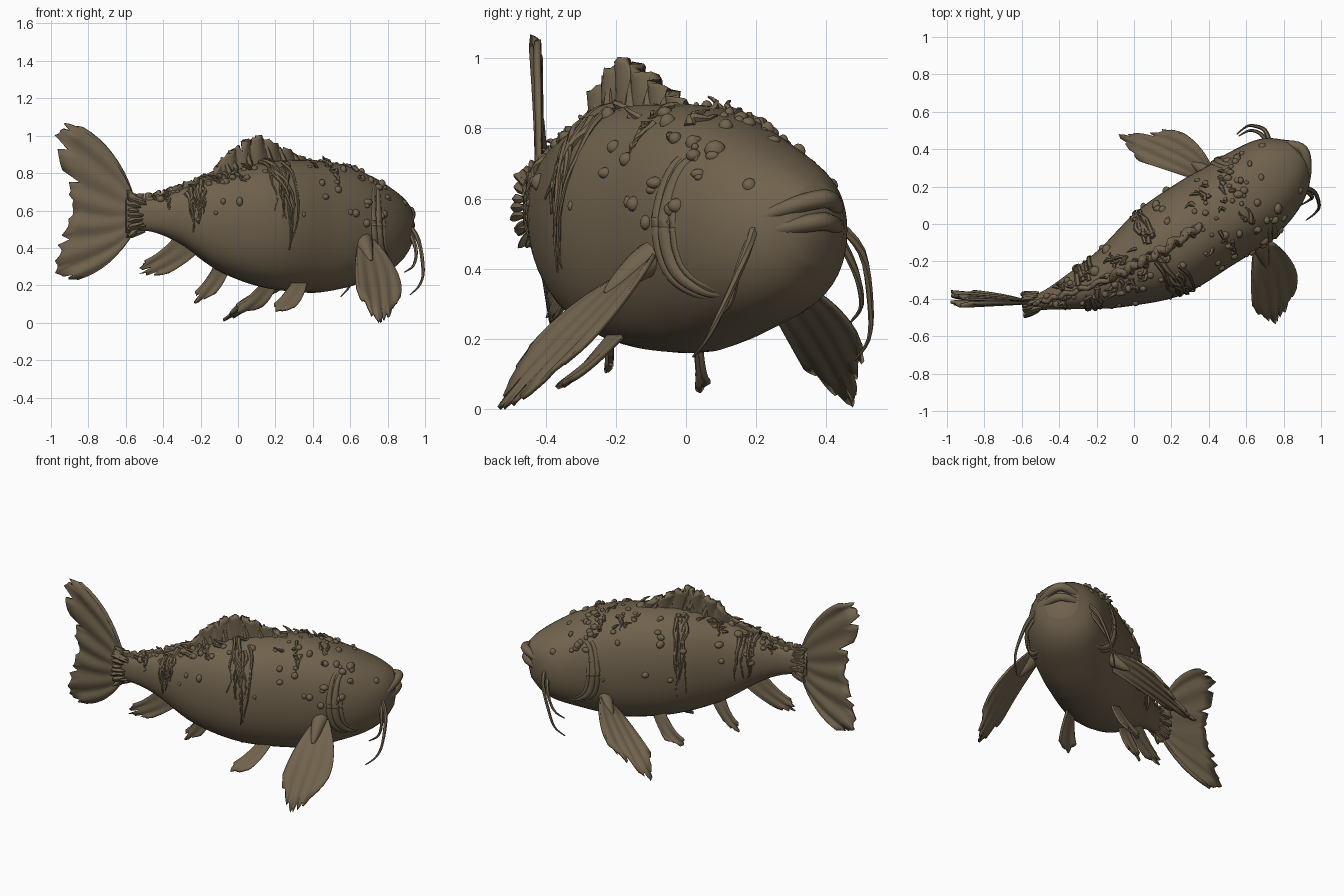
import bpy, bmesh, math, random
from mathutils import Vector, Matrix

random.seed(4)
if "Cube" in bpy.data.objects:
    bpy.data.objects.remove(bpy.data.objects["Cube"])

mat = bpy.data.materials.new("muddy_brown")
mat.use_nodes = True
colour = (0.165, 0.125, 0.075, 1)
mat.diffuse_color = colour
mat.node_tree.nodes["Principled BSDF"].inputs["Base Color"].default_value = colour
rnd = random.uniform


def finish(name, bm, solid=0, angle=50):
    bmesh.ops.recalc_face_normals(bm, faces=bm.faces)
    me = bpy.data.meshes.new(name)
    bm.to_mesh(me)
    bm.free()
    ob = bpy.data.objects.new(name, me)
    bpy.context.collection.objects.link(ob)
    me.materials.append(mat)
    if solid:
        mod = ob.modifiers.new("thickness", 'SOLIDIFY')
        mod.thickness, mod.offset = solid, 0
    bpy.ops.object.select_all(action='DESELECT')
    ob.select_set(True)
    bpy.context.view_layer.objects.active = ob
    bpy.ops.object.shade_smooth_by_angle(angle=math.radians(angle))


def spline(pts, t):
    """Smooth point on a list of points, t counted in points."""
    n = len(pts) - 1
    i = min(max(int(t), 0), n - 1)
    f = t - i
    p = [Vector(pts[min(max(i + k, 0), n)]) for k in (-1, 0, 1, 2)]
    m0, m1 = (p[2] - p[0]) / 2, (p[3] - p[1]) / 2
    return (p[1] * (2*f**3 - 3*f*f + 1) + m0 * (f**3 - 2*f*f + f)
            + p[2] * (3*f*f - 2*f**3) + m1 * (f**3 - f*f))


def bridge(bm, rings, closed=True):
    for a, b in zip(rings, rings[1:]):
        n = len(a)
        for j in range(n if closed else n - 1):
            k = (j + 1) % n
            bm.faces.new((a[j], a[k], b[k], b[j]))


def tube(bm, pts, r0, r1, sides=6, steps=4, bulge=0):
    """Tapered tube through a few points."""
    n = (len(pts) - 1) * steps
    path = [spline(pts, i / steps) for i in range(n + 1)]
    rings = []
    for i, p in enumerate(path):
        d = (path[min(i + 1, n)] - path[max(i - 1, 0)]).normalized()
        q = d.to_track_quat('Z', 'Y')
        s = i / n
        r = r0 + (r1 - r0) * s + bulge * math.sin(math.pi * s)
        rings.append([bm.verts.new(p + q @ Vector((r * math.cos(a), r * math.sin(a), 0)))
                      for a in (2 * math.pi * j / sides for j in range(sides))])
    bridge(bm, rings)
    bm.faces.new(rings[0])
    bm.faces.new(rings[-1])


# Body stations: x, y, top, bottom, half width
body = [(-.6, -.43, .67, .48, .035), (-.48, -.41, .66, .49, .05), (-.32, -.36, .71, .43, .1),
        (-.1, -.28, .79, .28, .175), (.14, -.155, .86, .19, .255), (.38, 0, .87, .16, .265),
        (.53, .09, .85, .18, .26), (.65, .18, .8, .22, .25), (.76, .275, .735, .27, .215),
        (.83, .335, .685, .33, .165), (.875, .375, .64, .41, .1)]
END = len(body) - 1


def surf(u, deg, off=0):
    """Body surface: 0 degrees is the right flank, 90 the back."""
    x, y, top, low, w = spline(body, u)
    t = spline(body, min(u + .1, END)) - spline(body, max(u - .1, 0))
    side = Vector((t[1], -t[0], 0)).normalized()
    c, s = math.cos(math.radians(deg)), math.sin(math.radians(deg))
    c = math.copysign(abs(c) ** .84, c)
    s = math.copysign(abs(s) ** .95, s)
    return (Vector((x, y, (top + low) / 2)) + side * c * (w + off)
            + Vector((0, 0, s * ((top - low) / 2 + off))))


bm = bmesh.new()
rings = [[bm.verts.new(surf(i / 6, d)) for d in range(0, 360, 9)] for i in range(END * 6 + 1)]
bridge(bm, rings)
bm.faces.new(rings[0])
snout = bm.verts.new((.895, .395, .55))
for a, b in zip(rings[-1], rings[-1][1:] + rings[-1][:1]):
    bm.faces.new((a, b, snout))
finish("body", bm)

# Lips: the upper one arches over the lower
bm = bmesh.new()
tube(bm, [(.9, .17, .52), (.925, .26, .565), (.905, .395, .6), (.79, .425, .565), (.7, .4, .52)],
     .01, .01, 8, 6, .017)
finish("upper_lip", bm)
bm = bmesh.new()
tube(bm, [(.9, .18, .505), (.925, .265, .515), (.9, .39, .535), (.78, .43, .515), (.7, .4, .505)],
     .01, .01, 8, 6, .016)
finish("lower_lip", bm)

# Gill covers and eyes
for name, flip in (("right", False), ("left", True)):
    bm = bmesh.new()
    for shift, r in ((0, .018), (.2, .022), (.42, .012)):
        arc = [(6.9, 55), (6.5, 35), (6.35, 5), (6.5, -20), (7, -38), (7.6, -48)]
        tube(bm, [surf(u + shift, 180 - d if flip else d, -.01) for u, d in arc], .004, .004, 8, 6, r)
    finish(name + "_gill_cover", bm)
    bm = bmesh.new()
    bmesh.ops.create_icosphere(bm, subdivisions=2, radius=.022,
                               matrix=Matrix.Translation(surf(8.3, 140 if flip else 40, -.012)))
    finish(name + "_eye", bm)

# Whiskers
whiskers = {
    "right_long": [(.9, .2, .54), (.965, .17, .44), (.99, .1, .28), (.97, .06, .2), (.92, .02, .15)],
    "right_short": [(.9, .2, .52), (.95, .15, .4), (.94, .13, .31), (.89, .1, .27)],
    "left_long": [(.73, .42, .54), (.7, .5, .45), (.64, .525, .3), (.6, .52, .2), (.55, .48, .14)],
    "left_short": [(.72, .42, .52), (.68, .48, .4), (.62, .5, .3), (.56, .47, .25)]}
for name, pts in whiskers.items():
    bm = bmesh.new()
    tube(bm, pts, .015, .003)
    finish(name + "_whisker", bm)


def fin(name, root, mid, tip, cols=30, thick=.014, rip=.004, rag=.13):
    """Ribbed, ragged fin spread from a root line through a middle line to an edge."""
    normal = (Vector(tip[-1]) - Vector(tip[0])).cross(Vector(tip[1]) - Vector(root[0])).normalized()
    bm = bmesh.new()
    grid = []
    for i in range(cols + 1):
        s = i / cols
        a, b, c = (spline(line, s * (len(line) - 1)) for line in (root, mid, tip))
        reach = 1 - rnd(0, rag) * (1.6 if i % 5 == 0 else .5)
        col = []
        for j in range(9):
            v = j / 8 * reach
            p = a * (2 * (v - .5) * (v - 1)) + b * (4 * v * (1 - v)) + c * (2 * v * (v - .5))
            col.append(bm.verts.new(p + normal * rip * v * math.sin(i * .9)))
        grid.append(col)
    bridge(bm, grid, False)
    finish(name, bm, thick)


fin("tail_fin", [(-.56, -.42, .68), (-.56, -.42, .48)],
    [(-.68, -.425, .91), (-.72, -.41, .58), (-.69, -.39, .32)],
    [(-.85, -.43, 1.05), (-.99, -.43, 1.05), (-.94, -.41, .8), (-.9, -.4, .62), (-.95, -.39, .46),
     (-1.01, -.37, .26), (-.86, -.37, .23)], 44, .018, .01)
fin("right_pectoral_fin", [(.64, -.1, .42), (.73, -.09, .44)],
    [(.63, -.3, .31), (.74, -.26, .28), (.85, -.21, .27)],
    [(.64, -.46, .16), (.74, -.54, 0), (.8, -.48, .02), (.87, -.34, .14)])
fin("left_pectoral_fin", [(.42, .29, .38), (.37, .23, .3)],
    [(.33, .43, .29), (.26, .36, .25), (.2, .28, .22)],
    [(.21, .51, .17), (.04, .49, .06), (-.08, .47, .01), (.02, .34, .12)])
fin("right_pelvic_fin", [(.37, -.17, .22), (.29, -.21, .22)],
    [(.34, -.26, .13), (.24, -.27, .15)], [(.3, -.33, .08), (.2, -.37, .06), (.19, -.31, .1)], 14)
fin("left_pelvic_fin", [(.22, .04, .23), (.14, .02, .23)],
    [(.16, .05, .12), (.06, .03, .14)], [(.1, .07, .08), (0, .04, .05), (-.01, .03, .1)], 14)
fin("vent_fin", [(-.04, -.2, .3), (-.12, -.23, .32)],
    [(-.09, -.21, .2), (-.17, -.22, .23)], [(-.14, -.21, .15), (-.23, -.22, .1), (-.23, -.23, .16)], 14)
fin("anal_fin", [(-.2, -.31, .39), (-.33, -.35, .47)],
    [(-.3, -.34, .31), (-.42, -.37, .38)], [(-.41, -.37, .25), (-.53, -.39, .26), (-.5, -.39, .33)], 18)

# Fleshy shoulders of the pectoral fins
for name, pts in (("right", [(.66, -.03, .47), (.68, -.13, .41), (.71, -.23, .33)]),
                  ("left", [(.46, .22, .42), (.39, .28, .34), (.31, .33, .28)])):
    bm = bmesh.new()
    tube(bm, pts, .055, .008, 10, 6, .012)
    finish(name + "_shoulder", bm)

# Dorsal fin follows the back, with fleshy rays and a lower ridge behind it
backline = [surf(2.9 + .3 * i, 90) for i in range(8)]
heights = [.02, .09, .13, .15, .13, .08, .04, 0]
lift = lambda k: [p + Vector((-.02 * k, 0, h * k - .03 * (1 - k))) for p, h in zip(backline, heights)]
fin("dorsal_fin", lift(0), lift(.5), lift(1), 48, .04, .016, .25)
bm = bmesh.new()
for i in range(1, 13):
    low, high = (spline(lift(k), i / 2) for k in (0, .9))
    sway = Vector((.4, -.8, 0)) * rnd(-.03, .03)
    tube(bm, [low + sway, (low + high) / 2 + sway * .8, high], .026, .006, 6, 3)
finish("dorsal_rays", bm)
ridge = lambda h: [surf(.6 + i * .6, 90, h) for i in range(5)]
fin("rear_dorsal_ridge", ridge(-.02), ridge(.01), ridge(.035), 40, .025, .012, .5)

# Hanging weed strands in clusters: station, upper angle, lower angle, count
bm = bmesh.new()
for u, high, low, count in ((4, 88, -28, 9), (2.35, 85, -30, 8), (3.1, 85, 40, 4),
                            (5.3, 80, 35, 5), (6.2, 80, 45, 4), (1.6, 80, 10, 3)):
    for i in range(count * 2):
        start, stop = high - rnd(0, 30), low + rnd(0, 40)
        uu, drift = u + rnd(-.2, .2), rnd(-.12, .15)
        pts = []
        for k in range(6):
            d = start + (stop - start) * k / 5
            pts.append(surf(uu + drift * k / 5 + rnd(-.05, .05), d if i % 2 else 180 - d, rnd(-.004, .01)))
        tube(bm, pts, rnd(.01, .018), .003, 6, 3)
finish("weed_strands", bm)

# Warts on the flanks, crust along the back and knots behind the cheeks
bm = bmesh.new()
for i in range(110):
    if i < 45:
        u, d = rnd(1.7, 7), rnd(-5, 75)
    elif i < 95:
        u, d = rnd(.8, 7.6), 90 - abs(random.gauss(0, 20))
    else:
        u, d = rnd(6.6, 7.5), rnd(30, 60)
    spot = surf(u, d if i % 2 else 180 - d, -.004)
    size = Matrix.Diagonal((rnd(.7, 1.3), rnd(.7, 1.3), rnd(.7, 1.2), 1))
    bmesh.ops.create_icosphere(bm, subdivisions=2, radius=rnd(.011, .026),
                               matrix=Matrix.Translation(spot) @ size)
finish("warts", bm)

# Ragged cuff around the tail root and loose splinters on the back
bm = bmesh.new()
for i in range(26):
    d = i * 360 / 26
    pts = [surf(rnd(.5, .9), d, .004), surf(.35, d + rnd(-8, 8), .018), surf(rnd(0, .12), d, rnd(.015, .045))]
    tube(bm, pts, .005, .003, 5, 3, .012)
finish("tail_cuff", bm)
bm = bmesh.new()
for i in range(32):
    u, d = rnd(1, 6.5), rnd(45, 135)
    tube(bm, [surf(u, d, -.01), surf(u - .08, d + rnd(-4, 4), .015), surf(u - .2, d, rnd(.02, .035))],
         .014, .003, 5, 2)
finish("back_splinters", bm)
